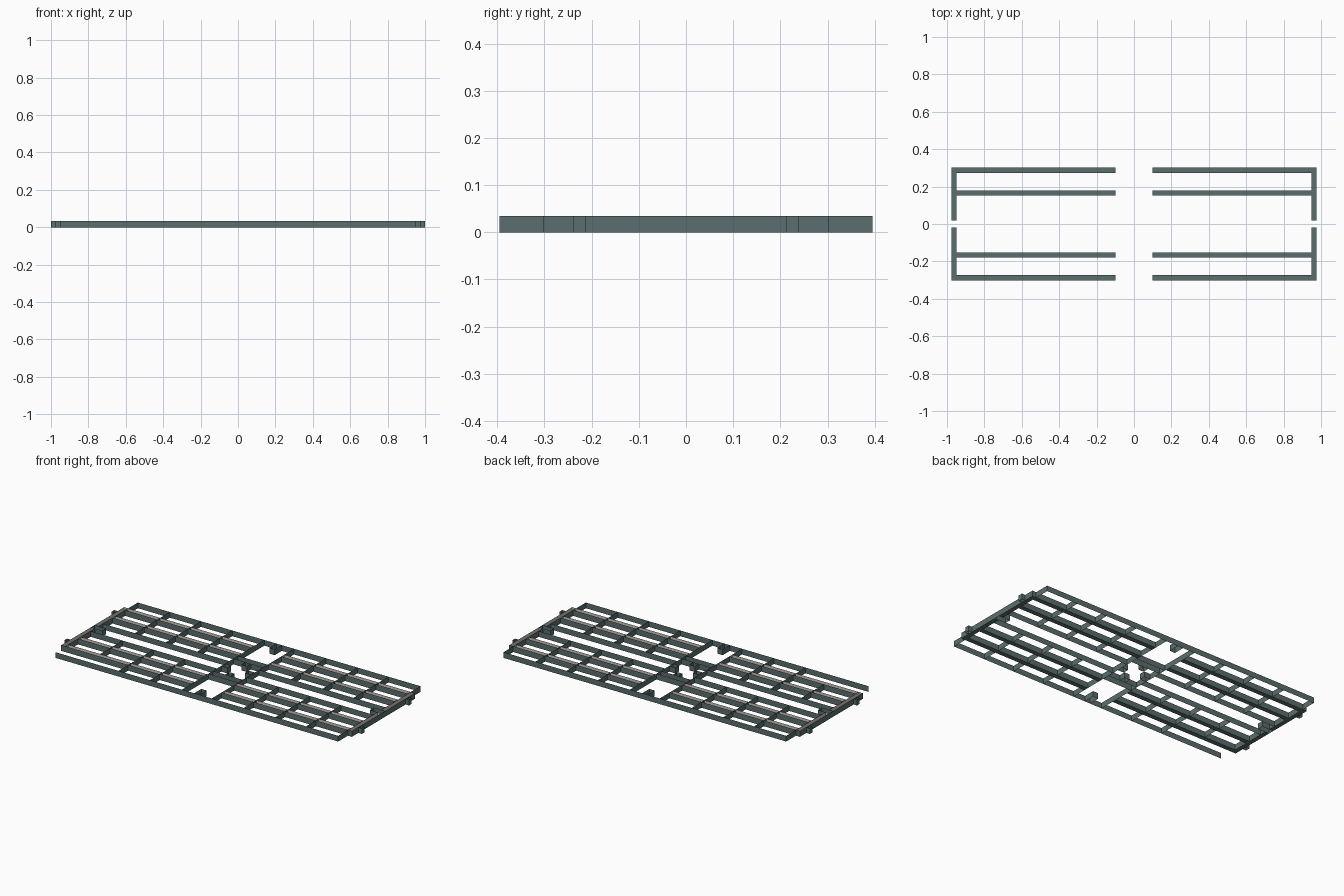
import bpy, bmesh

if "Cube" in bpy.data.objects:
    bpy.data.objects.remove(bpy.data.objects["Cube"])


def material(name, col):
    m = bpy.data.materials.new(name)
    m.diffuse_color = (*col, 1)
    m.use_nodes = True
    m.node_tree.nodes["Principled BSDF"].inputs["Base Color"].default_value = m.diffuse_color
    return m


H = 0.0345                      # height of every wall
GREY = material("slate teal grey", (0.105, 0.153, 0.153))
PALE = material("pale warm grey", (0.60, 0.55, 0.52))


def finish(bm, name, mat=GREY):
    me = bpy.data.meshes.new(name)
    bm.to_mesh(me)
    bm.free()
    me.materials.append(mat)
    ob = bpy.data.objects.new(name, me)
    bpy.context.collection.objects.link(ob)
    return ob


def sheets(name, paths, mat=GREY, z0=0):
    """Paper-thin upright walls along each path of (x, y) points."""
    bm = bmesh.new()
    for path in paths:
        lo = [bm.verts.new((x, y, z0)) for x, y in path]
        hi = [bm.verts.new((x, y, H)) for x, y in path]
        for i in range(len(path) - 1):
            bm.faces.new((lo[i], lo[i + 1], hi[i + 1], hi[i]))
    return finish(bm, name, mat)


def troughs(name, rects):
    """Open-topped channels from (x0, x1, y0, y1), with a pale lining."""
    bm = bmesh.new()
    for x0, x1, y0, y1 in rects:
        vs = bmesh.ops.create_cube(bm, size=1)["verts"]
        for v in vs:
            v.co = (x0 if v.co.x < 0 else x1, y0 if v.co.y < 0 else y1,
                    0 if v.co.z < 0 else H)
    bm.normal_update()
    bmesh.ops.delete(bm, geom=[f for f in bm.faces if f.normal.z > 0.5],
                     context="FACES_ONLY")
    finish(bm, name)
    t = 0.0015
    sheets(name + "_lining", [[(a + t, c + t), (b - t, c + t), (b - t, d - t),
                               (a + t, d - t), (a + t, c + t)]
                              for a, b, c, d in rects], PALE, 0.001)


def rect(a, b, c, d):
    return (min(a, b), max(a, b), min(c, d), max(c, d))


XO, XI, YO = 0.977, 0.95, 0.395   # end bar outside, inside, long wall
XC, YA, YC = 0.10, 0.059, 0.098   # core half width, aisle edge, core half depth
quads = [(sx, sy) for sx in (-1, 1) for sy in (-1, 1)]

# Thick channels along and across each quadrant
long_bars, end_bars = [], []
for sx, sy in quads:
    for y0, y1 in ((0.273, 0.302), (0.152, 0.18)):
        long_bars.append(rect(sx * XC, sx * XI, sy * y0, sy * y1))
    end_bars.append(rect(sx * XI, sx * XO, sy * 0.018, sy * 0.302))
troughs("long_bars", long_bars)
troughs("end_bars", end_bars)

# Thin partitions between rooms (front left corner is left open)
partitions, aisles, end_stubs = [], [], []
for sx, sy in quads:
    open_corner = sx < 0 and sy < 0
    for x in (0.735, 0.527, 0.315):
        far = 0.275 if open_corner and x > 0.7 else YO
        partitions.append([(sx * x, sy * YA), (sx * x, sy * far)])
    partitions.append([(sx * XC, sy * YC), (sx * XC, sy * YO)])
    aisles.append([(sx * XC, sy * YA), (sx * XI, sy * YA)])
    if not open_corner:
        end_stubs.append([(sx * XI, sy * 0.30), (sx * XI, sy * YO)])
sheets("room_partitions", partitions)
sheets("aisle_walls", aisles)
sheets("corner_walls", end_stubs)

# Outer long walls and closing walls at the aisle ends
sheets("long_outer_walls", [[(-XI, s * YO), (XI, s * YO)] for s in (-1, 1)])
sheets("aisle_end_walls",
       [[(s * XO, -0.018), (s * XO, 0.018)] for s in (-1, 1)])

# Square core with cross walls
sheets("core_walls", [[(-XC, -YC), (XC, -YC), (XC, YC), (-XC, YC), (-XC, -YC)]])
sheets("core_cross_walls", [[(-XC, s * 0.142), (XC, s * 0.142)] for s in (-1, 1)])

# Small alcoves: U shapes on the outer walls and the core
w = 0.018
alcoves, ends = [], []
for s in (-1, 1):
    for a, b in ((YO, 0.326), (YC, YA)):
        alcoves.append([(-w, s * a), (-w, s * b), (w, s * b), (w, s * a)])
    for a, b in ((XO, 0.90), (XC, 0.058)):
        alcoves.append([(s * a, -w), (s * b, -w), (s * b, w), (s * a, w)])
sheets("alcoves", alcoves)

# Little projecting boxes on the end bars
for sx, sy in quads:
    ends.append([(sx * XO, sy * 0.213), (sx, sy * 0.213),
                 (sx, sy * 0.24), (sx * XO, sy * 0.24)])
sheets("end_projections", ends)
